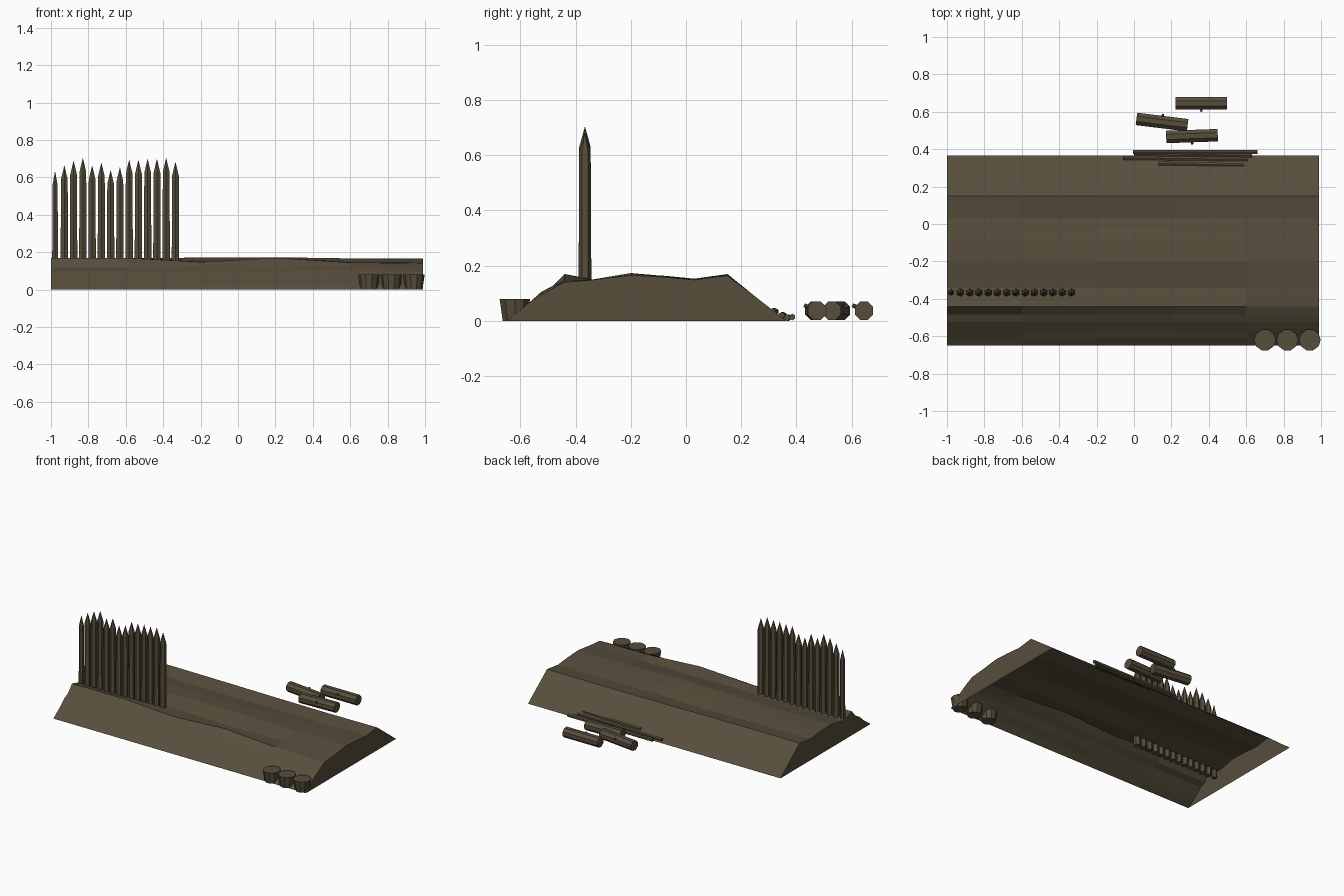
import bpy, bmesh, math, random
from mathutils import Matrix, Vector

random.seed(4)
cube = bpy.data.objects.get("Cube")
if cube:
    bpy.data.objects.remove(cube, do_unlink=True)

brown = bpy.data.materials.new("earthy_brown")
brown.use_nodes = True
colour = (0.095, 0.077, 0.046, 1)
brown.diffuse_color = colour
bsdf = brown.node_tree.nodes["Principled BSDF"]
bsdf.inputs["Base Color"].default_value = colour
bsdf.inputs["Roughness"].default_value = 0.9


def finish(name, bm):
    """Turn a bmesh into a flat shaded object."""
    bmesh.ops.recalc_face_normals(bm, faces=bm.faces)
    mesh = bpy.data.meshes.new(name)
    bm.to_mesh(mesh)
    bm.free()
    mesh.materials.append(brown)
    obj = bpy.data.objects.new(name, mesh)
    bpy.context.collection.objects.link(obj)
    return obj


def add_rod(bm, start, end, r1, r2, sides, spin=0):
    """Add a closed, optionally tapered prism between two points."""
    start, end = Vector(start), Vector(end)
    axis = end - start
    turn = axis.to_track_quat('Z', 'Y').to_matrix().to_4x4()
    place = Matrix.Translation((start + end) / 2) @ turn @ Matrix.Rotation(spin, 4, 'Z')
    bmesh.ops.create_cone(bm, cap_ends=True, segments=sides, radius1=r1,
                          radius2=r2, depth=axis.length, matrix=place)


# Earth bank: a cross-section swept in coarse steps, open underneath
profile = [(-0.65, 0), (-0.61, 0.032), (-0.57, 0.063), (-0.525, 0.1),
           (-0.485, 0.122), (-0.44, 0.16), (-0.34, 0.147), (-0.2, 0.168),
           (-0.085, 0.159), (0.03, 0.149), (0.15, 0.166), (0.26, 0.081), (0.365, 0)]
columns = [-1, -0.6, -0.2, 0.2, 0.6, 0.99]
front_crest = [0.17, 0.17, 0.148, 0.17, 0.145, 0.14]
bm = bmesh.new()
rows = []
for x, crest in zip(columns, front_crest):
    row = []
    for i, (y, z) in enumerate(profile):
        if i == 5:
            z = crest
        elif 0 < i < 5:
            z = min(z + random.uniform(-0.006, 0.006), crest)
        elif 5 < i < 11:
            z += random.uniform(-0.006, 0.006)
        row.append(bm.verts.new((x, y, z)))
    rows.append(row)
for a, b in zip(rows, rows[1:]):
    for i in range(len(profile) - 1):
        bm.faces.new((a[i], b[i], b[i + 1], a[i + 1]))
bm.faces.new(rows[0])
bm.faces.new(rows[-1])
finish("earth_bank", bm)

# Palisade: sharpened hexagonal stakes along the front crest
tips = [0.635, 0.665, 0.69, 0.705, 0.665, 0.68, 0.64,
        0.655, 0.695, 0.695, 0.7, 0.7, 0.705, 0.685]
for i, tip in enumerate(tips):
    x = -0.978 + i * 0.0495
    r = 0.018 if i == 0 else 0.0235
    neck = tip - 0.075
    bm = bmesh.new()
    ring = [(math.sin(k * math.pi / 3), math.cos(k * math.pi / 3)) for k in range(6)]
    low = [bm.verts.new((x + r * s, -0.366 + r * c, 0.09)) for s, c in ring]
    high = [bm.verts.new((x + 0.88 * r * s, -0.366 + 0.88 * r * c, neck)) for s, c in ring]
    point = bm.verts.new((x, -0.366, tip))
    bm.faces.new(low)
    for k in range(6):
        n = (k + 1) % 6
        bm.faces.new((low[k], low[n], high[n], high[k]))
        bm.faces.new((high[k], high[n], point))
    finish(f"palisade_stake_{i + 1}", bm)

# Tapered tubs at the front left corner
for i in range(3):
    x = 0.7 + 0.12 * i
    bm = bmesh.new()
    add_rod(bm, (x, -0.62, 0), (x, -0.62, 0.08), 0.046, 0.058, 10, math.pi / 10)
    finish(f"tub_{i + 1}", bm)

# Logs with cut branch stubs behind the bank: x, y, angle, stub offset, stub side
logs = [(0.36, 0.645, 0, 0, -1), (0.15, 0.545, -7, 0, 1), (0.31, 0.47, 2, 0, -1)]
for i, (x, y, angle, offset, side) in enumerate(logs):
    a = math.radians(angle)
    along = Vector((math.cos(a), math.sin(a), 0))
    across = Vector((-along.y, along.x, 0)) * side
    centre = Vector((x, y, 0.037))
    bm = bmesh.new()
    add_rod(bm, centre - along * 0.138, centre + along * 0.138,
            0.036, 0.036, 8, math.pi / 8)
    stub = centre + along * offset
    add_rod(bm, stub, stub + across * 0.042 + Vector((0, 0, 0.02)), 0.009, 0.007, 6)
    finish(f"log_{i + 1}", bm)

# Long thin poles lying at the foot of the back slope: x1, x2, y1, y2, z
poles = [(-0.005, 0.66, 0.385, 0.385, 0.014), (0.0, 0.63, 0.372, 0.366, 0.012),
         (-0.06, 0.61, 0.354, 0.346, 0.02), (0.13, 0.59, 0.324, 0.314, 0.034)]
for i, (x1, x2, y1, y2, z) in enumerate(poles):
    bm = bmesh.new()
    add_rod(bm, (x1, y1, z), (x2, y2, z), 0.012, 0.012, 6)
    finish(f"pole_{i + 1}", bm)
